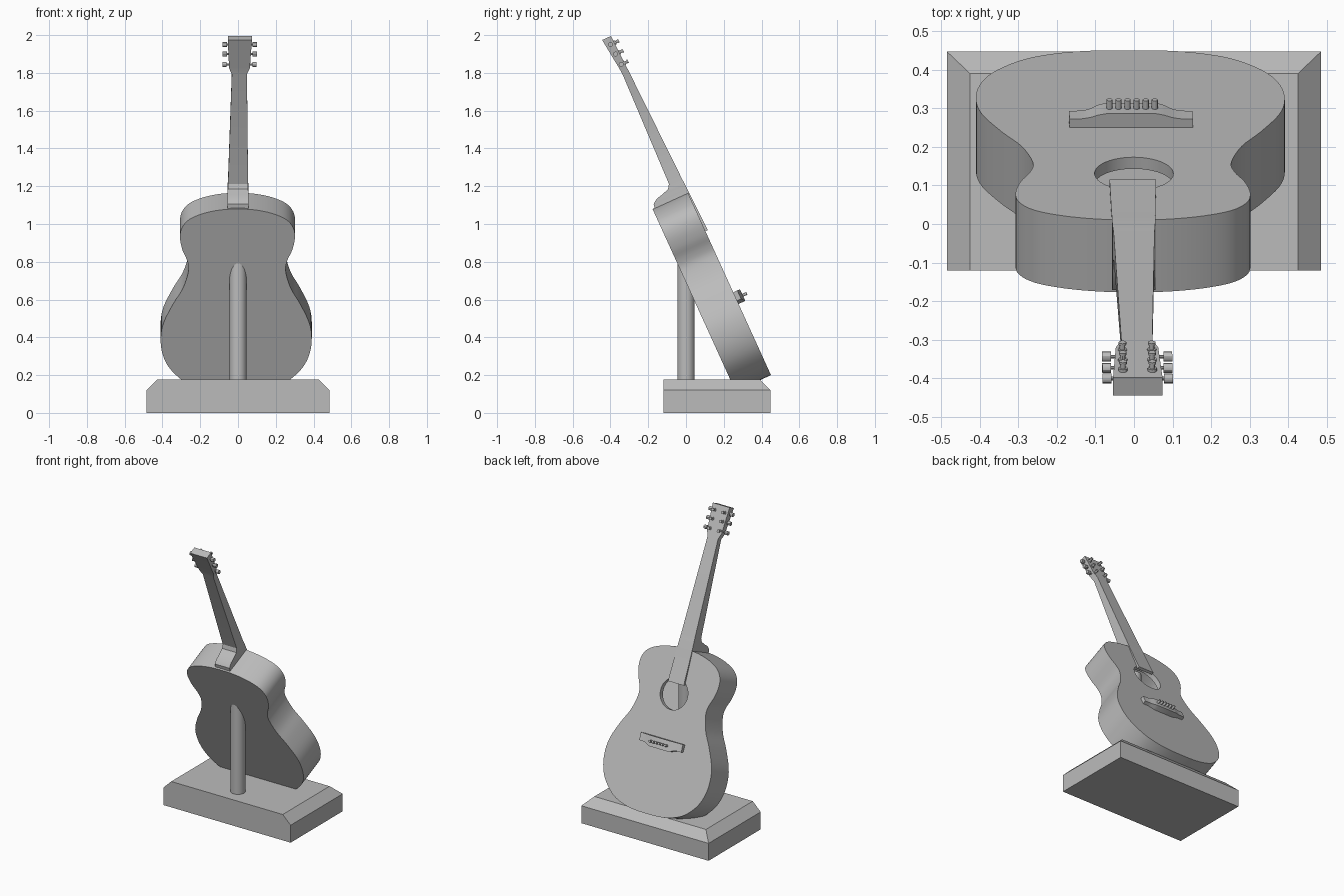
import bpy, bmesh, math
from mathutils import Matrix, Vector

if "Cube" in bpy.data.objects:
    bpy.data.objects.remove(bpy.data.objects["Cube"])

grey = bpy.data.materials.new("plain grey")
grey.diffuse_color = (0.5, 0.5, 0.5, 1)
grey.use_nodes = True
grey.node_tree.nodes["Principled BSDF"].inputs["Base Color"].default_value = grey.diffuse_color

# Leaning instrument frame: x across, v up along the soundboard, n out of it
LEAN = Matrix(((1, 0.0115, 0, -0.013),
               (0, -0.4146, 0.91, 0.45),
               (0, 0.91, 0.4146, 0.2),
               (0, 0, 0, 1)))


def finish(name, bm, frame=None, smooth=True):
    if frame is not None:
        bm.transform(frame)
    bmesh.ops.recalc_face_normals(bm, faces=bm.faces)
    me = bpy.data.meshes.new(name)
    bm.to_mesh(me)
    bm.free()
    me.materials.append(grey)
    ob = bpy.data.objects.new(name, me)
    bpy.context.collection.objects.link(ob)
    if smooth:
        smooth_edges(ob)
    return ob


def smooth_edges(ob):
    bpy.ops.object.select_all(action='DESELECT')
    ob.select_set(True)
    bpy.context.view_layer.objects.active = ob
    bpy.ops.object.shade_smooth_by_angle(angle=math.radians(30))


def loft(bm, rings):
    """Skin equal-length closed rings and cap both ends."""
    vs = [[bm.verts.new(p) for p in r] for r in rings]
    for a, b in zip(vs, vs[1:]):
        for i in range(len(a)):
            j = (i + 1) % len(a)
            bm.faces.new((a[i], a[j], b[j], b[i]))
    bm.faces.new(vs[0])
    bm.faces.new(vs[-1])


def rod(bm, p, q, r, sides=12):
    p, q = Vector(p), Vector(q)
    d = q - p
    m = Matrix.Translation((p + q) / 2) @ d.to_track_quat('Z', 'Y').to_matrix().to_4x4()
    bmesh.ops.create_cone(bm, cap_ends=True, segments=sides, radius1=r, radius2=r,
                          depth=d.length, matrix=m)


def spline(pts, steps=4):
    """Catmull-Rom through a closed list of 2D points."""
    out, n = [], len(pts)
    for i in range(n):
        a, b, c, d = (Vector(pts[(i + k) % n]) for k in (-1, 0, 1, 2))
        for s in range(steps):
            t = s / steps
            out.append(0.5 * (2 * b + (c - a) * t + (2 * a - 5 * b + 4 * c - d) * t ** 2
                              + (3 * b - a - 3 * c + d) * t ** 3))
    return out


# Body outline: half widths against height along the soundboard
half = [(0.12, 0.005), (0.22, 0.03), (0.29, 0.07), (0.355, 0.14), (0.39, 0.22),
        (0.40, 0.31), (0.385, 0.40), (0.335, 0.51), (0.285, 0.60), (0.257, 0.70),
        (0.265, 0.76), (0.29, 0.82), (0.304, 0.89), (0.295, 0.95), (0.255, 1.0),
        (0.18, 1.035), (0.09, 1.055)]
outline = spline([(0, 0)] + half + [(0, 1.06)] + [(-x, v) for x, v in reversed(half)])


def slab(name, n0, n1, scale=1.0):
    bm = bmesh.new()
    loft(bm, [[(p.x * scale, 0.53 + (p.y - 0.53) * scale, n) for p in outline]
              for n in (n0, n1)])
    return finish(name, bm, LEAN, False)


# Hollow body with round sound hole
body = slab("body", -0.206, 0)
cavity = slab("cavity_cutter", -0.185, -0.033, 0.93)
bm = bmesh.new()
rod(bm, (0.004, 0.77, -0.1), (0.004, 0.77, 0.05), 0.102, 48)
hole = finish("hole_cutter", bm, LEAN, False)
bpy.context.view_layer.objects.active = body
for cutter in (cavity, hole):
    cutter.hide_render = True
    mod = body.modifiers.new("cut", 'BOOLEAN')
    mod.operation = 'DIFFERENCE'
    mod.solver = 'EXACT'
    mod.object = cutter
    bpy.ops.object.modifier_apply(modifier=mod.name)
    bpy.data.objects.remove(cutter)
smooth_edges(body)

# Neck with heel and headstock: (height, front, back, half width)
stations = [(0.837, 0.014, -0.004, 0.060), (1.040, 0.006, -0.004, 0.057),
            (1.045, 0.006, -0.197, 0.056), (1.082, 0.005, -0.190, 0.056),
            (1.100, 0.004, -0.165, 0.055), (1.110, 0.004, -0.123, 0.055),
            (1.122, 0.003, -0.088, 0.054), (1.145, 0.002, -0.072, 0.053),
            (1.775, -0.018, -0.055, 0.040), (1.812, -0.020, -0.058, 0.055),
            (1.985, -0.027, -0.078, 0.064)]
bm = bmesh.new()
loft(bm, [[(-w, v, f), (w, v, f), (w, v, b), (-w, v, b)] for v, f, b, w in stations])
finish("neck", bm, LEAN)

# Tuning pegs: side shaft and knob, string post with collar and cap
bm = bmesh.new()
for side in (-1, 1):
    for v, n in ((1.826, -0.040), (1.888, -0.044), (1.945, -0.048)):
        rod(bm, (side * 0.04, v, n), (side * 0.075, v, n), 0.005, 8)
        rod(bm, (side * 0.068, v, n), (side * 0.091, v, n), 0.013)
        x = side * 0.038
        rod(bm, (x, v, n), (x, v, 0.0), 0.007)
        rod(bm, (x, v, n), (x, v, -0.018), 0.012)
        rod(bm, (x, v, -0.006), (x, v, 0.001), 0.010)
finish("tuning_pegs", bm, LEAN)

# Bridge: thicker and deeper in the middle
bm = bmesh.new()
rings = []
for x, t in ((-0.16, 0), (-0.125, 0.05), (-0.105, 0.3), (-0.085, 0.75), (-0.065, 1),
             (0.065, 1), (0.085, 0.75), (0.105, 0.3), (0.125, 0.05), (0.16, 0)):
    low, top = 0.432 - 0.018 * t, 0.024 + 0.015 * t
    rings.append([(x, 0.482, -0.005), (x, 0.482, top), (x, low, top), (x, low, -0.005)])
loft(bm, rings)
finish("bridge", bm, LEAN)

# Bridge pins
bm = bmesh.new()
for i in range(6):
    x = 0.0235 * (i - 2.5) + 0.003
    rod(bm, (x, 0.447, 0.03), (x, 0.447, 0.063), 0.008)
finish("bridge_pins", bm, LEAN)

# Stand base, sloped on three sides and upright at the front
bm = bmesh.new()
loft(bm, [[(-x, -0.12, z), (x, -0.12, z), (x, y, z), (-x, y, z)]
          for x, y, z in ((0.485, 0.447, 0), (0.485, 0.447, 0.12), (0.425, 0.39, 0.178))])
finish("stand_base", bm, None, False)

# Stand post, running up inside the body
bm = bmesh.new()
rod(bm, (0, 0, 0.1), (0, 0, 0.98), 0.046, 32)
finish("stand_post", bm)
